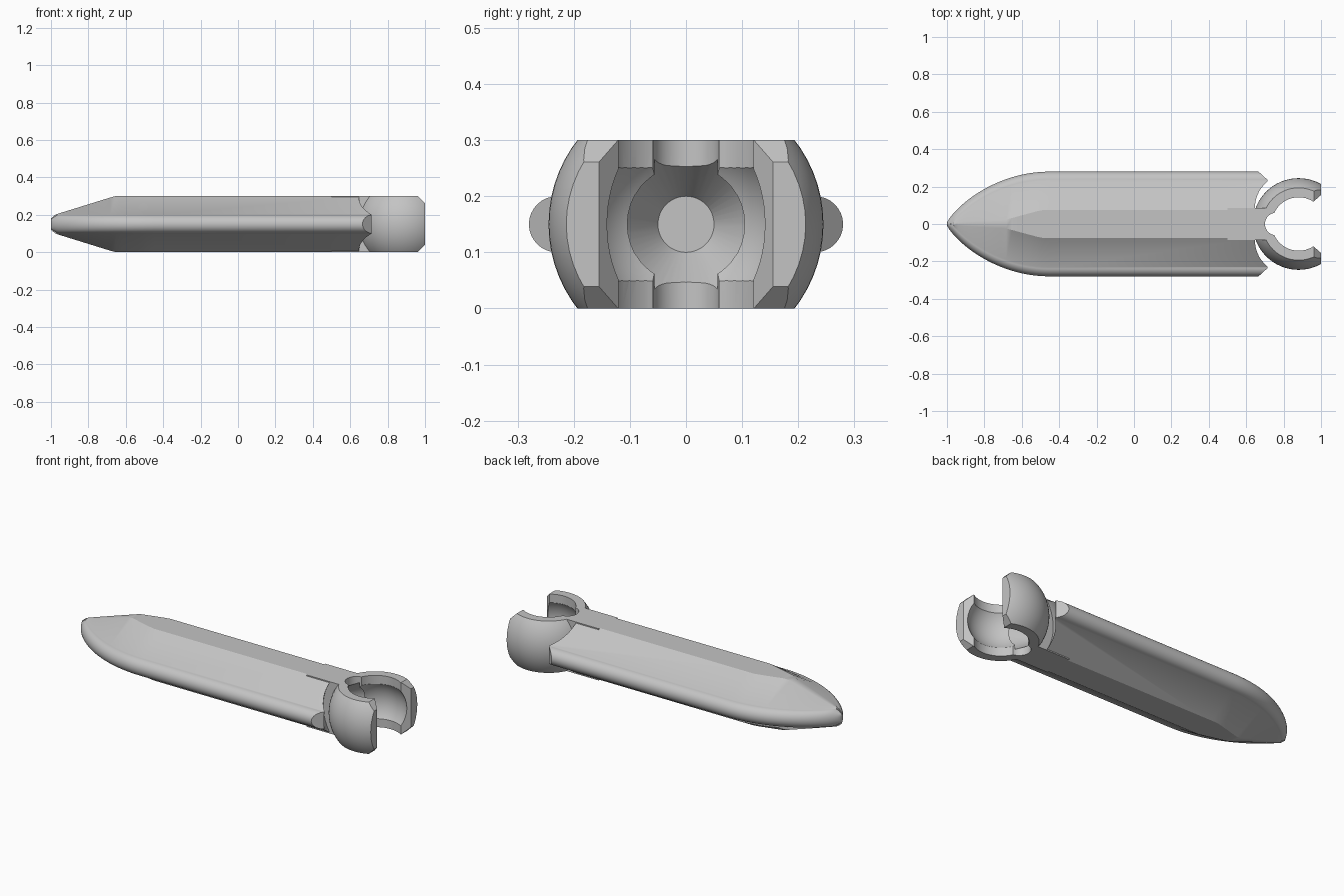
import bpy, bmesh, math
from mathutils import Matrix, Vector

cube = bpy.data.objects.get("Cube")
if cube:
    bpy.data.objects.remove(cube, do_unlink=True)

grey = bpy.data.materials.new("plain grey")
grey.use_nodes = True
colour = (0.55, 0.55, 0.55, 1)
grey.diffuse_color = colour
grey.node_tree.nodes["Principled BSDF"].inputs["Base Color"].default_value = colour

MID = 0.15                      # height of the long axis
BALL = Vector((0.88, 0, MID))   # centre of the socket


def make(name, bm, cutter=False):
    bmesh.ops.recalc_face_normals(bm, faces=bm.faces)
    mesh = bpy.data.meshes.new(name)
    bm.to_mesh(mesh)
    bm.free()
    mesh.materials.append(grey)
    ob = bpy.data.objects.new(name, mesh)
    bpy.context.collection.objects.link(ob)
    if cutter:
        ob.hide_render = True
        ob.hide_set(True)
        ob.display_type = 'WIRE'
    return ob


def ball(name, radius, cutter=False):
    bm = bmesh.new()
    bmesh.ops.create_uvsphere(bm, u_segments=64, v_segments=32, radius=radius,
                              matrix=Matrix.Translation(BALL))
    return make(name, bm, cutter)


def rod(name, radius, depth, centre, along_x=False, radius_end=None):
    bm = bmesh.new()
    turn = Matrix.Rotation(math.pi / 2 if along_x else 0, 4, 'Y')
    bmesh.ops.create_cone(bm, cap_ends=True, segments=48, radius1=radius,
                          radius2=radius if radius_end is None else radius_end,
                          depth=depth, matrix=Matrix.Translation(centre) @ turn)
    return make(name, bm, True)


def box(name, low, high, cutter=False):
    bm = bmesh.new()
    low, high = Vector(low), Vector(high)
    bmesh.ops.create_cube(bm, size=1, matrix=Matrix.Translation((low + high) / 2)
                          @ Matrix.Diagonal((*(high - low), 1)))
    return make(name, bm, cutter)


def prism(name, outline, flip=1):
    # upright prism through the model, from an outline in x and y
    bm = bmesh.new()
    face = bm.faces.new([bm.verts.new((x, y * flip, -0.1)) for x, y in outline])
    grown = bmesh.ops.extrude_face_region(bm, geom=[face])["geom"]
    bmesh.ops.translate(bm, vec=(0, 0, 0.5),
                        verts=[v for v in grown if isinstance(v, bmesh.types.BMVert)])
    return make(name, bm, True)


def boolean(ob, other, operation='DIFFERENCE'):
    mod = ob.modifiers.new(other.name, 'BOOLEAN')
    mod.operation, mod.solver, mod.object = operation, 'EXACT', other


# Long body: hexagonal section with rounded rails, drawn out to a pointed nose
def section(x, half_width, height, flat):
    rail = min(0.05, half_width * 0.5 + 0.02)
    side = max(half_width - rail, 0.002)
    quarter = [(flat, height)]
    for i in range(9):
        a = math.pi / 2 * (1 - i / 8)
        quarter.append((side + (half_width - side) * math.cos(a), rail * math.sin(a)))
    right = quarter + [(y, -z) for y, z in reversed(quarter[:-1])]
    ring = right + [(-y, z) for y, z in reversed(right)]
    return [(x, y, MID + z) for y, z in ring]


bm = bmesh.new()
rings = []
for i in range(25):
    t = i / 24
    x = -1 + 0.55 * t ** 1.6
    s = (x + 1) / 0.55
    half_width = 0.006 + 0.274 * (1 - (1 - s) ** 2) ** 0.8
    height = min(0.15, max(0.03 + 0.9 * (x + 1), 0) if x < -0.98 else 0.05 + 0.31 * (x + 0.98))
    flat = min(0.075, half_width * 0.1 + max(0, x + 0.68) * 0.25)
    rings.append(section(x, half_width, height, flat))
rings.append(section(-0.40, 0.28, 0.15, 0.075))
rings.append(section(0.74, 0.28, 0.15, 0.075))
rows = [[bm.verts.new(p) for p in r] for r in rings]
for a, b in zip(rows, rows[1:]):
    for j in range(len(a)):
        k = (j + 1) % len(a)
        bm.faces.new((a[j], a[k], b[k], b[j]))
bm.faces.new(rows[0])
bm.faces.new(rows[-1])
body = make("finger_body", bm)

# Rear of the body: hollow around the socket, with bevelled prongs
boolean(body, ball("clearance_cutter", 0.287, True))
for flip in (1, -1):
    boolean(body, prism("prong_cutter",
                        [(0.66, 0.285), (0.715, 0.235), (0.715, 0.15), (0.8, 0.15),
                         (0.8, 0.4), (0.66, 0.4)], flip))
boolean(body, rod("body_channel_cutter", 0.05, 0.5, (0.55, 0, MID), True))

# Socket: truncated ball joined to the body by a straight neck
socket = ball("socket_cup", 0.245)
boolean(socket, box("cup_trim", (0.5, -0.4, 0), (1.0, 0.4, 0.3), True), 'INTERSECT')
boolean(socket, box("neck_block", (0.5, -0.085, 0), (0.72, 0.085, 0.3), True), 'UNION')
boolean(socket, ball("cavity_cutter", 0.175, True))
boolean(socket, rod("opening_cutter", 0.143, 0.6, BALL))
boolean(socket, rod("groove_cutter", 0.06, 0.6, (0.76, 0, MID)))
boolean(socket, box("mouth_cutter", (0.9, -0.12, -0.1), (1.2, 0.12, 0.4), True))
for flip in (1, -1):
    boolean(socket, prism("lip_cutter", [(0.95, 0.11), (0.96, 0.12), (1.0, 0.155),
                                         (1.1, 0.155), (1.1, 0.11)], flip))
boolean(socket, rod("neck_channel_cutter", 0.05, 0.5, (0.6, 0, MID), True))
boolean(socket, rod("funnel_cutter", 0.05, 0.12, (0.68, 0, MID), True, 0.13))

# Bevelled upper and lower corners at the mouth of the cup
for name, z in (("upper_corner_cutter", 0.3), ("lower_corner_cutter", 0.0)):
    corner = box(name, (-0.0275, -0.4, -0.0275), (0.0275, 0.4, 0.0275), True)
    corner.location = (1.0, 0, z)
    corner.rotation_euler.y = math.pi / 4

# A diamond whose half diagonal equals the bevel depth
for name in ("upper_corner_cutter", "lower_corner_cutter"):
    boolean(socket, bpy.data.objects[name])

# Smooth shading with sharp edges kept
for ob in (body, socket):
    bpy.context.view_layer.update()
    evaluated = ob.evaluated_get(bpy.context.evaluated_depsgraph_get())
    mesh = bpy.data.meshes.new_from_object(evaluated)
    ob.modifiers.clear()
    ob.data = mesh
    bpy.ops.object.select_all(action='DESELECT')
    ob.select_set(True)
    bpy.context.view_layer.objects.active = ob
    bpy.ops.object.shade_smooth_by_angle(angle=math.radians(28))
for ob in [o for o in bpy.data.objects if o.hide_render and o.type == 'MESH']:
    bpy.data.objects.remove(ob, do_unlink=True)
